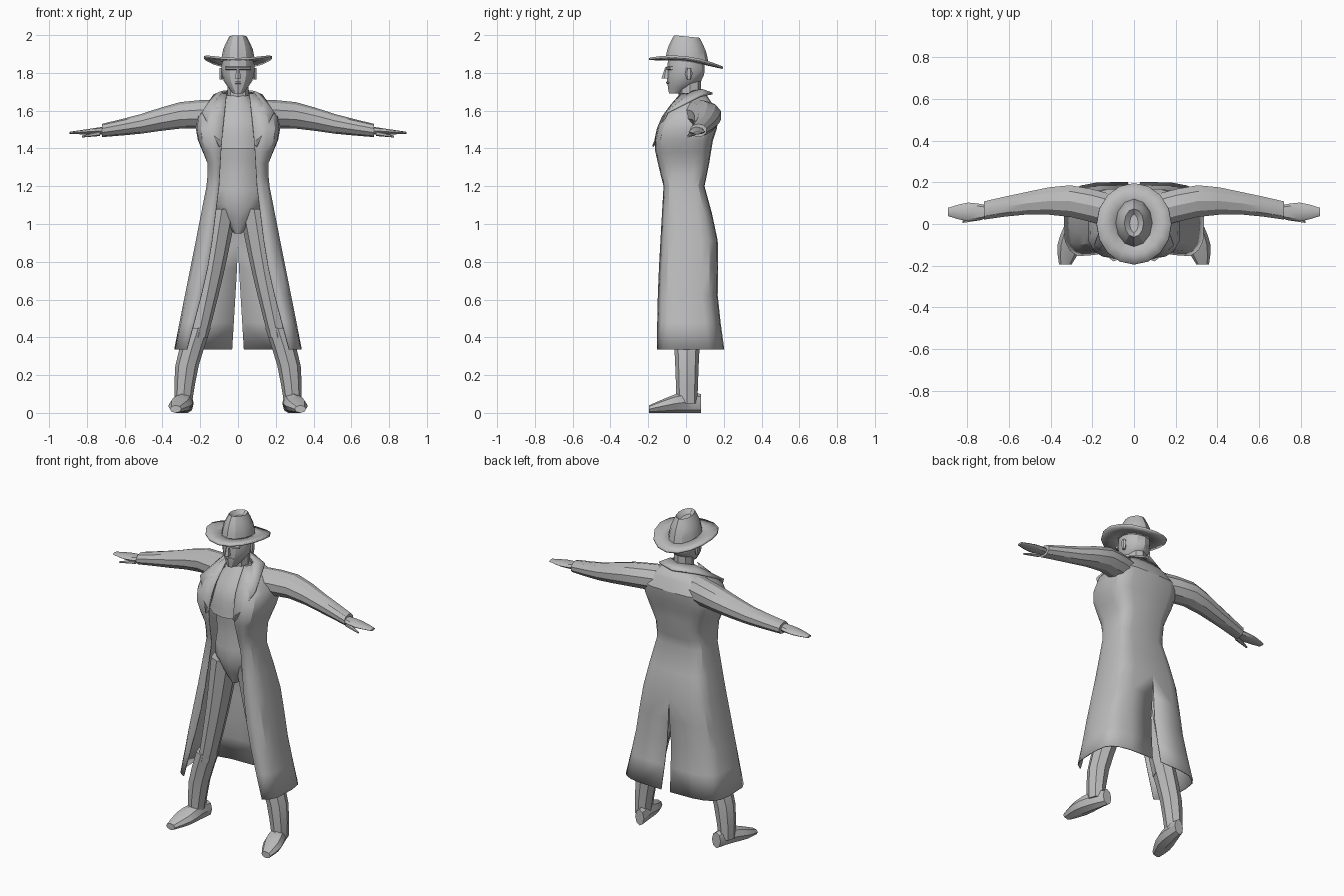
import bpy, bmesh, math

cube = bpy.data.objects.get("Cube")
if cube:
    bpy.data.objects.remove(cube, do_unlink=True)

grey = bpy.data.materials.new("plain grey")
grey.use_nodes = True
colour = (0.5, 0.5, 0.5, 1)
grey.diffuse_color = colour
grey.node_tree.nodes["Principled BSDF"].inputs["Base Color"].default_value = colour


def along(keys, t):
    """Smooth value at t through evenly spaced keys, or a constant."""
    if not isinstance(keys, tuple):
        return keys
    last = len(keys) - 1
    i = min(int(t * last), last - 1)
    f = t * last - i
    start, end = keys[i], keys[i + 1]
    before = keys[i - 1] if i > 0 else start + start - end
    after = keys[i + 2] if i + 2 <= last else end + end - start
    leave, arrive = (end - before) / 2, (after - start) / 2
    ease = f * f * (3 - f - f)
    return (start + (end - start) * ease
            + leave * f * (1 - f) ** 2 - arrive * f * f * (1 - f))


def finish(name, bm, mirror, thickness=0):
    """Turn a bmesh into a shaded object, mirrored or thickened if asked."""
    bmesh.ops.recalc_face_normals(bm, faces=bm.faces)
    mesh = bpy.data.meshes.new(name)
    bm.to_mesh(mesh)
    bm.free()
    obj = bpy.data.objects.new(name, mesh)
    bpy.context.collection.objects.link(obj)
    mesh.materials.append(grey)
    bpy.ops.object.select_all(action="DESELECT")
    obj.select_set(True)
    bpy.context.view_layer.objects.active = obj
    bpy.ops.object.shade_smooth_by_angle(angle=math.radians(30))
    if mirror:
        obj.modifiers.new("mirror", "MIRROR").use_clip = True
    if thickness:
        solid = obj.modifiers.new("cloth", "SOLIDIFY")
        solid.thickness = thickness
        solid.offset = 0


def skin(bm, rows, closed):
    """Join neighbouring rows of vertices with quads."""
    for low, high in zip(rows, rows[1:]):
        count = len(low)
        for i in range(count if closed else count - 1):
            j = (i + 1) % count
            bm.faces.new((low[i], low[j], high[j], high[i]))


def loft(name, axis, span, centre, radius, sides=8, steps=6,
         mirror=False, tilt=0, dent=0):
    """Skin ellipses along an axis; centre and radius hold keys per direction."""
    bm = bmesh.new()
    rings = []
    for step in range(steps + 1):
        t = step / steps
        a, b = [along(keys, t) for keys in centre]
        wide, deep = [along(keys, t) for keys in radius]
        ring = []
        for i in range(sides):
            angle = math.tau * i / sides + math.pi / 2
            point = [a + wide * math.cos(angle), b + deep * math.sin(angle)]
            point.insert(axis, along(span, t))
            point[2] -= tilt * point[1]
            ring.append(bm.verts.new(point))
        rings.append(ring)
    skin(bm, rings, True)
    bm.faces.new(rings[0])
    top = bm.faces.new(rings[-1])
    if dent:
        bmesh.ops.recalc_face_normals(bm, faces=bm.faces)
        bmesh.ops.inset_region(bm, faces=[top], thickness=dent, depth=-dent)
    finish(name, bm, mirror)


def sheet(name, rows, thickness):
    """Skin a grid of points into mirrored cloth."""
    bm = bmesh.new()
    skin(bm, [[bm.verts.new(p) for p in row] for row in rows], False)
    finish(name, bm, True, thickness)


# Body under the coat
loft("waist", 2, (0.95, 1.42), (0, -0.01),
     ((0.02, 0.13, 0.12, 0.14), (0.04, 0.1, 0.09, 0.1)), sides=12)
loft("chest", 2, (1.4, 1.68), (0, (-0.03, 0, 0.025)),
     ((0.15, 0.16, 0.06), (0.125, 0.13, 0.06)), sides=12)
loft("neck", 2, (1.65, 1.77), (0, 0.02), (0.055, 0.06), steps=1)

# Legs, boots and feet
loft("legs", 2, (1.08, 0.4), ((0.085, 0.14, 0.21), 0),
     ((0.08, 0.05), (0.09, 0.06)), mirror=True)
loft("boots", 2, (0.45, 0.05), ((0.21, 0.27, 0.29), 0.005),
     ((0.066, 0.062, 0.046), (0.072, 0.062, 0.055)), steps=4, mirror=True)
sole = (0.05, 0.055, 0.04, 0.02)
loft("feet", 1, (0.08, -0.195), ((0.265, 0.33), sole),
     ((0.03, 0.05, 0.06, 0.03), sole), mirror=True)


# Long open coat: rounded-box section from the front edge round to the back slit
def coat_rows(span, edge, side, front, back, steps):
    rows = []
    for step in range(steps + 1):
        t = step / steps
        z, x, wide = along(span, t), along(edge, t), along(side, t)
        near, far = along(front, t), along(back, t)
        slit = max(0, 0.85 - z) * 0.06
        first = math.acos((x / wide) ** 2)
        row = []
        for i in range(9):
            angle = first - (first + math.pi / 2) * i / 8
            sine = math.sin(angle)
            y = (near + far) / 2 - (far - near) / 2 * math.copysign(abs(sine) ** 0.5, sine)
            row.append((max(slit, wide * max(0, math.cos(angle)) ** 0.5), y, z))
        row[-1] = (slit, far, z)
        rows.append(row)
    return rows


skirt = coat_rows((0.335, 1.2), (0.27, 0.16, 0.1), (0.335, 0.25, 0.165),
                  (-0.175, -0.12), (0.2, 0.165, 0.165, 0.095), 6)
bodice = coat_rows((1.2, 1.69), (0.1, 0.085, 0.06), (0.165, 0.16, 0.21, 0.21, 0.09),
                   (-0.12, -0.15, -0.165, -0.125, -0.03),
                   (0.095, 0.12, 0.14, 0.17, 0.1), 8)
sheet("coat", skirt + bodice[1:], 0.006)

# Turned collar and lapels
fold = [(0, 0.085, 1.71), (0.085, 0.03, 1.7), (0.08, -0.08, 1.62), (0.085, -0.17, 1.42)]
rim = [(0, 0.14, 1.69), (0.13, 0.08, 1.68), (0.19, -0.1, 1.59), (0.1, -0.175, 1.41)]
sheet("collar", [fold, rim], 0.01)

# Sleeves and hands
loft("sleeves", 0, (0.1, 0.72), ((0.06, 0.11, 0.1, 0.065), (1.58, 1.575, 1.53, 1.495)),
     ((0.085, 0.08, 0.057, 0.046), (0.08, 0.07, 0.052, 0.035)), sides=10, mirror=True)
loft("hands", 0, (0.7, 0.893), (0.058, (1.495, 1.482)),
     ((0.03, 0.045, 0.02), (0.022, 0.006)), steps=4, mirror=True)
loft("thumbs", 0, (0.73, 0.825), ((0.035, 0.01), (1.48, 1.463)),
     ((0.018, 0.006), (0.014, 0.005)), sides=6, steps=2, mirror=True)

# Head and face
loft("head", 2, (1.69, 1.89), ((0), (-0.06, -0.01, 0, 0)),
     ((0.025, 0.075, 0.088, 0.08), (0.03, 0.09, 0.098, 0.095)), sides=12)
loft("nose", 2, (1.77, 1.825), (0, -0.1), ((0.018, 0.009), (0.03, 0.012)),
     sides=6, steps=2)
loft("brow", 0, (-0.065, 0.065), ((-0.075, -0.1, -0.075), 1.825),
     (0.012, 0.009), sides=6, steps=4)
loft("mouth", 0, (-0.03, 0.03), ((-0.085, -0.1, -0.085), 1.748),
     (0.008, 0.006), sides=6, steps=2)
loft("ears", 2, (1.765, 1.825), (0.088, 0.015), (0.01, (0.01, 0.02, 0.014)),
     sides=6, steps=2, mirror=True)

# Wide hat: brim curled up at the sides, dented crown
brim = []
for size in (0.45, 0.75, 1):
    row = []
    for i in range(9):
        angle = math.pi * i / 8
        x, y = 0.18 * size * math.sin(angle), 0.195 * size * math.cos(angle)
        row.append((x, y, 1.87 - 0.02 * size + x * x - 0.12 * y))
    brim.append(row)
sheet("hat_brim", brim, 0.012)
loft("hat_crown", 2, (1.86, 1.993), (0, 0.005),
     ((0.09, 0.078, 0.046), (0.115, 0.1, 0.068)), sides=12, steps=4, tilt=0.1, dent=0.025)
